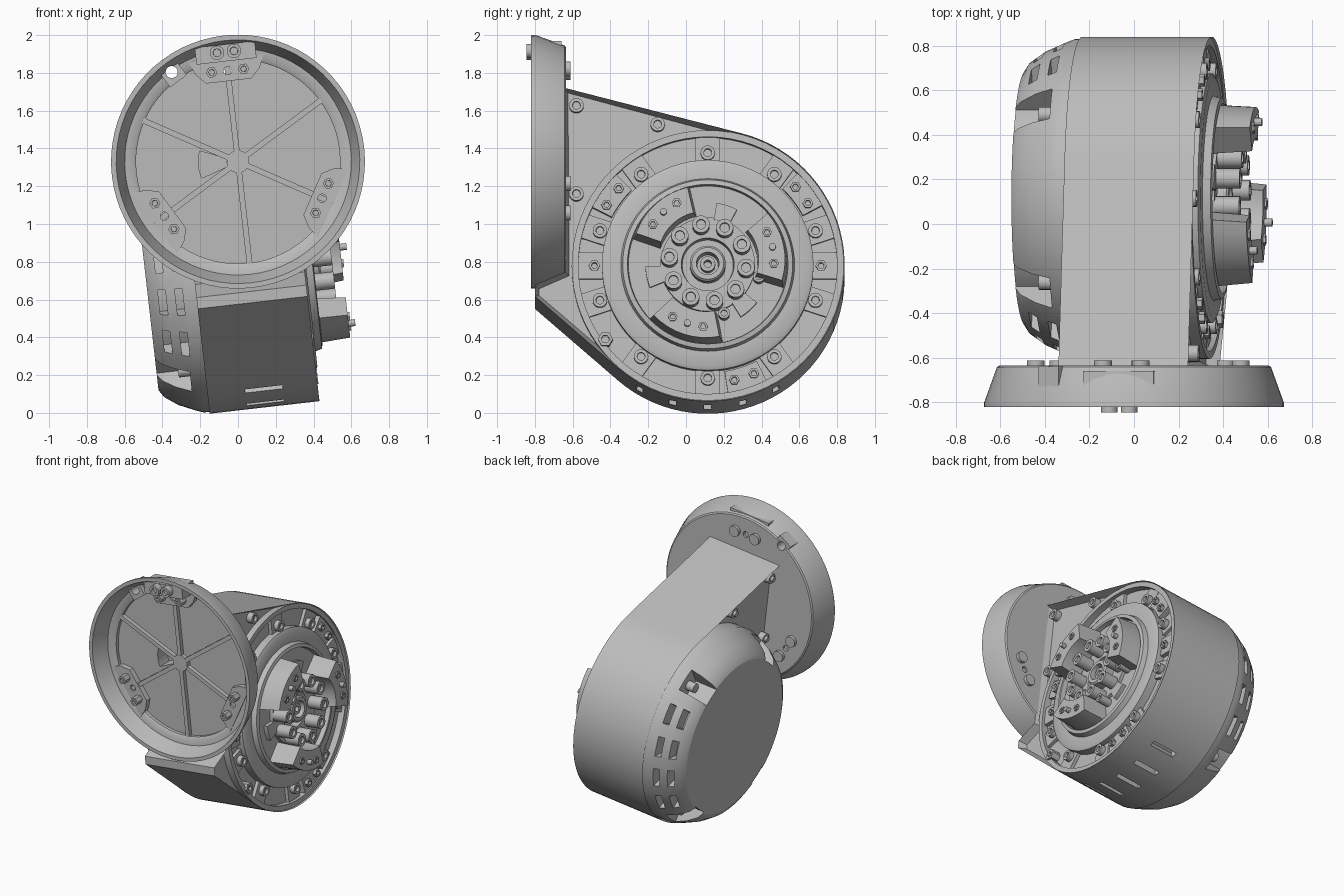
import bpy, bmesh
from math import sin, cos, radians, degrees, acos, atan2, hypot
from mathutils import Matrix, Vector

cube = bpy.data.objects.get("Cube")
if cube:
    bpy.data.objects.remove(cube)

GREY = (0.5, 0.5, 0.5, 1)
mat = bpy.data.materials.new("plain grey")
mat.use_nodes = True
mat.diffuse_color = GREY
mat.node_tree.nodes["Principled BSDF"].inputs["Base Color"].default_value = GREY

# Whole assembly is rolled slightly about the y axis
ROLL = Matrix.Translation((0, 0, 1.33)) @ Matrix.Rotation(radians(-6.5), 4, 'Y')
CY, CZ, R = 0.115, -0.584, 0.725
# Drum frame: local z runs along +x.  Dish frame: local z runs along -y.
DRUM = Matrix(((0, 0, 1, 0), (1, 0, 0, CY), (0, 1, 0, CZ), (0, 0, 0, 1)))
DISH = Matrix(((1, 0, 0, 0), (0, 0, -1, 0), (0, 1, 0, 0), (0, 0, 0, 1)))


def polar(r, a):
    return Vector((r * cos(radians(a)), r * sin(radians(a))))


def circle(r, n=20, c=(0, 0)):
    return [polar(r, 360 * i / n) + Vector(c) for i in range(n)]


def sector(r0, r1, a0, a1, n=8):
    steps = [a0 + (a1 - a0) * i / n for i in range(n + 1)]
    return [polar(r1, a) for a in steps] + [polar(r0, a) for a in reversed(steps)]


def block(r0, r1, w, a):
    """Rectangle reaching from r0 to r1 along direction a."""
    d, t = polar(1, a), polar(w / 2, a + 90)
    return [d * r0 - t, d * r1 - t, d * r1 + t, d * r0 + t]


def prism(bm, pts, z0, z1, taper=1.0):
    c = sum((Vector(p) for p in pts), Vector((0, 0))) / len(pts)
    low = [bm.verts.new((p[0], p[1], z0)) for p in pts]
    high = [bm.verts.new((*(c + (Vector(p) - c) * taper), z1)) for p in pts]
    for i in range(len(pts)):
        j = (i + 1) % len(pts)
        bm.faces.new((low[i], low[j], high[j], high[i]))
    bottom = bm.faces.new(low[::-1])
    top = bm.faces.new(high)
    for f in (bottom, top):
        f.normal_update()
    return bottom, top


def bolt(bm, c, z0, z1, r=0.038, n=18):
    """Round or hex head with a socket in its top."""
    top = prism(bm, circle(r, n, c), z0, z1)[1]
    bmesh.ops.inset_individual(bm, faces=[top], thickness=r * 0.45, depth=0)
    bmesh.ops.inset_individual(bm, faces=[top], thickness=0.001, depth=-0.018)


def lathe(bm, profile, n=72):
    rings = []
    for r, z in profile:
        rings.append([bm.verts.new((*(polar(r, 360 * i / n)), z)) for i in range(n)])
    for a, b in zip(rings, rings[1:] + rings[:1]):
        if a[0].co.xy.length + b[0].co.xy.length > 1e-6:
            for i in range(n):
                j = (i + 1) % n
                bm.faces.new((a[i], a[j], b[j], b[i]))
    bmesh.ops.remove_doubles(bm, verts=bm.verts, dist=1e-6)


def finish(name, bm, frame):
    bmesh.ops.recalc_face_normals(bm, faces=bm.faces)
    bm.transform(ROLL @ frame)
    me = bpy.data.meshes.new(name)
    bm.to_mesh(me)
    bm.free()
    me.materials.append(mat)
    ob = bpy.data.objects.new(name, me)
    bpy.context.collection.objects.link(ob)
    return ob


def activate(ob):
    for o in bpy.context.selected_objects:
        o.select_set(False)
    ob.select_set(True)
    bpy.context.view_layer.objects.active = ob


def smooth(ob):
    activate(ob)
    bpy.ops.object.shade_smooth_by_angle(angle=radians(28))


def cut(shapes, frame, *targets):
    """Subtract a set of prisms (points, z0, z1) from the targets."""
    bm = bmesh.new()
    for pts, z0, z1 in shapes:
        prism(bm, pts, z0, z1)
    cutter = finish("cutter", bm, frame)
    cutter.hide_render = True
    for ob in targets:
        activate(ob)
        mod = ob.modifiers.new("cut", 'BOOLEAN')
        mod.operation, mod.solver, mod.object = 'DIFFERENCE', 'EXACT', cutter
        bpy.ops.object.modifier_apply(modifier=mod.name)
    bpy.data.objects.remove(cutter)


# Housing: drum outline joined by tangents to the bracket behind the dish
def tangent(p, side):
    return degrees(atan2(p[1], p[0])) + side * degrees(acos(R / hypot(*p)))


top = (-0.64 - CY, 0.36 - CZ)
chin = (-0.80 - CY, -0.75 - CZ)
a0, a1 = tangent(chin, 1) - 360, tangent(top, -1)
if a0 < -180:
    a0 = a0 % 360 - 360
arc = [polar(R, a0 + (a1 - a0) * i / 48) for i in range(49)]
outline = arc + [top, (top[0], -0.62 - CZ), (chin[0], -0.69 - CZ), chin]
bm = bmesh.new()
ends = prism(bm, outline, -0.30, 0.285)
bmesh.ops.inset_individual(bm, faces=list(ends), thickness=0.025, depth=-0.06)
housing = finish("housing", bm, DRUM)
cut([(sector(0.67, 0.8, a - 1.5, a + 1.5, 1), -0.10, 0.10) for a in range(-120, -59, 15)],
    DRUM, housing)

# Ring wall around the open side of the drum
bm = bmesh.new()
lathe(bm, [(0.72, 0.2), (0.72, 0.275), (0.685, 0.275), (0.685, 0.2)])
ring = finish("drum_ring", bm, DRUM)

# Domed cap on the closed side, with slots and bolt notches
bm = bmesh.new()
lathe(bm, [(0, -0.22), (0.715, -0.22), (0.715, -0.33), (0.70, -0.37), (0.66, -0.46),
           (0.61, -0.53), (0.57, -0.555), (0, -0.555)])
cap = finish("cap", bm, DRUM)
NOTCHES = (52, 128, 232, 308)
slots = [(sector(0.57, 0.8, a - 6, a + 6), z, z + 0.04)
         for side in (0, 180) for a in (side - 30, side - 10, side + 10, side + 30)
         for z in (-0.50, -0.41)]
slots += [(sector(0.56, 0.8, a - 7, a + 7), -0.7, -0.38) for a in NOTCHES]
cut(slots, DRUM, cap)

bm = bmesh.new()
for a in NOTCHES:
    prism(bm, circle(0.035, 16, polar(0.61, a)), -0.44, -0.36)
cap_bolts = finish("cap_bolts", bm, DRUM)

# Lugs and bolts around the open side
bm = bmesh.new()
for k in range(10):
    a = 90 + 36 * k
    prism(bm, block(0.52, 0.70, 0.13, a), 0.2, 0.25)
    bolt(bm, polar(0.60, a), 0.25, 0.285)
for a in (0, 180):
    prism(bm, block(0.52, 0.70, 0.14, a), 0.2, 0.255)
    bolt(bm, polar(0.60, a), 0.255, 0.275, 0.03, 6)
for a in (37, 144, -72):
    prism(bm, sector(0.57, 0.69, a - 9, a + 9), 0.2, 0.265)
    for d in (-5, 5):
        bolt(bm, polar(0.625, a + d), 0.265, 0.29, 0.028, 6)
bolt(bm, polar(0.67, 216), 0.2, 0.29, 0.04, 6)
lugs = finish("drum_lugs", bm, DRUM)

# Bolts on the triangular bracket panels, both sides
bm = bmesh.new()
for y, z in ((-0.58, 0.27), (-0.15, 0.17), (-0.58, -0.20)):
    for z0, z1 in ((0.2, 0.27), (-0.22, -0.285)):
        bolt(bm, (y - CY, z - CZ), z0, z1, 0.038)
panel_bolts = finish("panel_bolts", bm, DRUM)

# Stepped rotor plate with a recessed middle and a hub
bm = bmesh.new()
lathe(bm, [(0, 0.2), (0.56, 0.2), (0.56, 0.285), (0.54, 0.295), (0.46, 0.295), (0.45, 0.33),
           (0.425, 0.335), (0.42, 0.30), (0.25, 0.30), (0.25, 0.325), (0.14, 0.325),
           (0.135, 0.27), (0, 0.27)])
rotor = finish("rotor", bm, DRUM)

bm = bmesh.new()
lathe(bm, [(0.095, 0.25), (0.095, 0.36), (0.085, 0.37), (0.06, 0.37), (0.055, 0.25)], 32)
lathe(bm, [(0.04, 0.25), (0.04, 0.35), (0.02, 0.35), (0.02, 0.25)], 24)
hub = finish("hub", bm, DRUM)

# Three tapered clamp blocks with screws and a pin
bm = bmesh.new()
for a in (12, 132, 252):
    prism(bm, sector(0.265, 0.42, a - 29, a + 29), 0.29, 0.485, 0.9)
    for d in (-14, 14):
        bolt(bm, polar(0.35, a + d), 0.485, 0.495, 0.026, 6)
    prism(bm, circle(0.018, 12, polar(0.35, a)), 0.485, 0.52)
    # raised web between the blocks
    prism(bm, sector(0.24, 0.33, a + 50, a + 70), 0.29, 0.33)
blocks = finish("clamp_blocks", bm, DRUM)

bm = bmesh.new()
for k in range(10):
    bolt(bm, polar(0.205, 100 + 36 * k), 0.32, 0.435, 0.046)
for a in (-15, -72):
    bolt(bm, polar(0.28, a), 0.29, 0.39, 0.03)
rotor_bolts = finish("rotor_bolts", bm, DRUM)

# Dish: tapered rim, inner step and floor
bm = bmesh.new()
lathe(bm, [(0, 0.635), (0.605, 0.635), (0.615, 0.642), (0.672, 0.80), (0.672, 0.82),
           (0.645, 0.82), (0.60, 0.70), (0.555, 0.695), (0.54, 0.685), (0.54, 0.66), (0, 0.66)])
dish = finish("dish", bm, DISH)

# Spokes on the dish floor
bm = bmesh.new()
for k in range(6):
    prism(bm, block(0, 0.55, 0.03, 30 + 60 * k), 0.65, 0.69)
prism(bm, circle(0.06), 0.65, 0.692)
spokes = finish("dish_spokes", bm, DISH)

# Three pads with screws in front and nuts behind
bm = bmesh.new()
PADS = (90, 210, 330)
for a in PADS:
    inner = polar(0.43, a)
    side, out = polar(1, a + 90), polar(1, a)
    prism(bm, [inner - side * 0.12, inner + out * 0.05 - side * 0.17,
               inner + out * 0.12 - side * 0.20, inner + out * 0.12 + side * 0.20,
               inner + out * 0.05 + side * 0.17, inner + side * 0.12], 0.65, 0.70)
pads = finish("dish_pads", bm, DISH)
bm = bmesh.new()
for a in PADS:
    for d in (-0.085, 0.085):
        c = polar(0.485, a) + polar(d, a + 90)
        bolt(bm, c, 0.70, 0.76, 0.03, 6)
        prism(bm, circle(0.04, 18, c), 0.612, 0.64)
pad_bolts = finish("dish_bolts", bm, DISH)

# Block at the top of the dish with two screws, and a square boss beside it
bm = bmesh.new()
prism(bm, block(0.535, 0.625, 0.32, 90), 0.66, 0.80)
for d in (-0.045, 0.045):
    bolt(bm, (d, 0.585), 0.80, 0.845, 0.038)
top_block = finish("top_block", bm, DISH)
bm = bmesh.new()
prism(bm, block(0.53, 0.645, 0.11, 120), 0.64, 0.73)
boss = finish("square_boss", bm, DISH)

# Through holes and the opening in the dish floor
cut([(circle(0.032, 20, polar(0.59, 120)), 0.5, 0.9)], DISH, dish, boss)
cut([(circle(0.022, 16, polar(0.485, a)), 0.5, 0.9) for a in PADS], DISH, dish, pads)
cut([(sector(0.06, 0.21, 158, 198), 0.55, 0.675)], DISH, dish, housing)

for ob in (housing, ring, cap, cap_bolts, lugs, panel_bolts, rotor, hub, blocks, rotor_bolts,
           dish, spokes, pads, pad_bolts, top_block, boss):
    smooth(ob)
